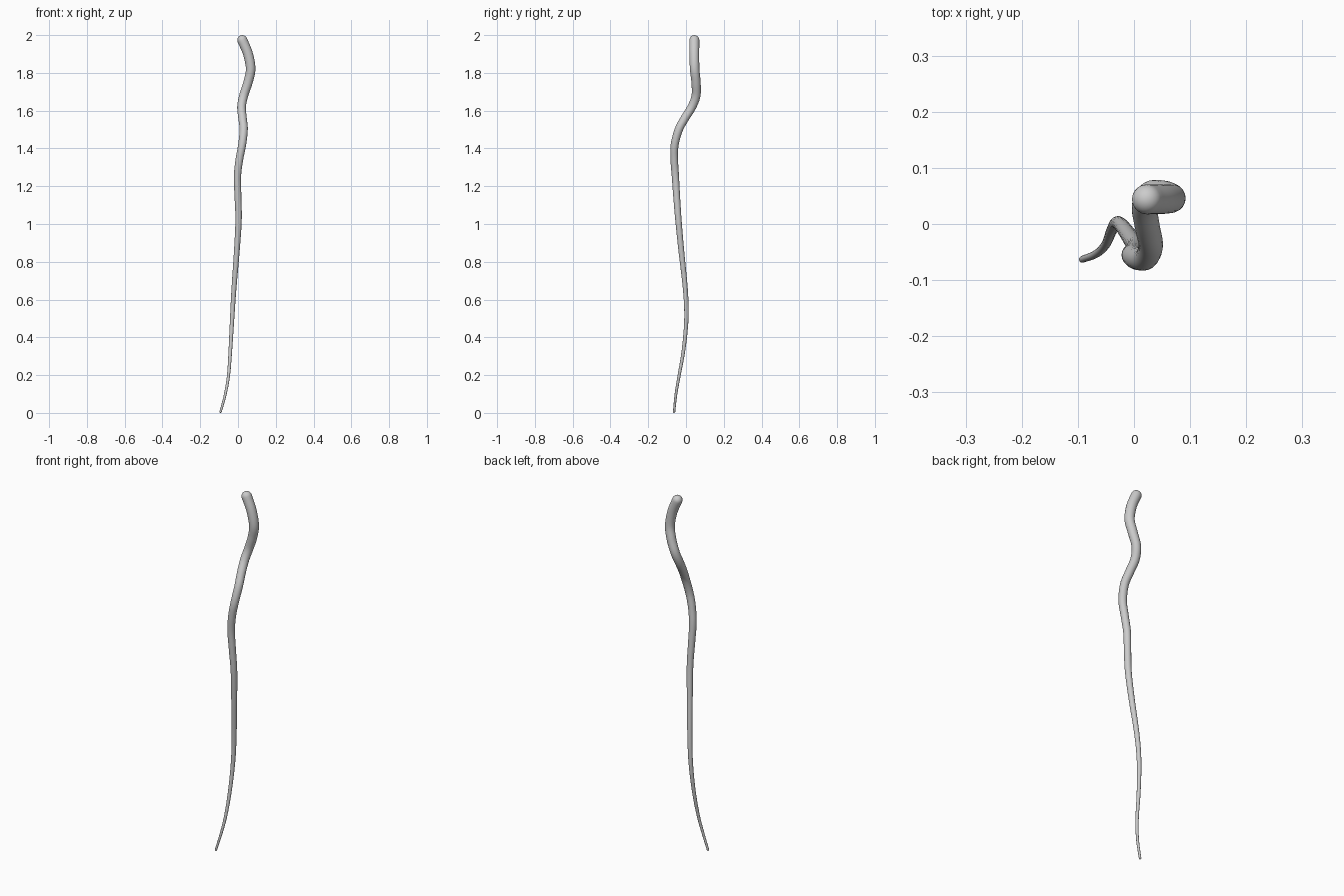
import bpy, bmesh, math
from mathutils import Vector

if "Cube" in bpy.data.objects:
    bpy.data.objects.remove(bpy.data.objects["Cube"])

# Centre line of the tapering tendril: (z, x, y)
PATH = [
    (0.006, -0.092, -0.063), (0.10, -0.067, -0.053), (0.20, -0.050, -0.036),
    (0.34, -0.040, -0.012), (0.50, -0.031, 0.002), (0.65, -0.022, -0.003),
    (0.86, -0.006, -0.025), (1.02, 0.003, -0.040), (1.14, 0.000, -0.049),
    (1.25, -0.003, -0.056), (1.34, 0.007, -0.062), (1.42, 0.022, -0.060),
    (1.50, 0.030, -0.038), (1.56, 0.024, -0.006), (1.62, 0.019, 0.031),
    (1.68, 0.030, 0.053), (1.75, 0.053, 0.053), (1.82, 0.067, 0.046),
    (1.90, 0.053, 0.044), (1.973, 0.023, 0.044),
]
R_TIP, R_TOP = 0.006, 0.027
SIDES, STEPS = 20, 6


def catmull(a, b, c, d, t):
    return 0.5 * (2 * b + (c - a) * t + (2 * a - 5 * b + 4 * c - d) * t * t
                  + (3 * b - a - 3 * c + d) * t ** 3)


# Smooth sampling of the centre line
key = [Vector((x, y, z)) for z, x, y in PATH]
ext = [2 * key[0] - key[1]] + key + [2 * key[-1] - key[-2]]
pts = [catmull(*ext[i:i + 4], s / STEPS)
       for i in range(len(key) - 1) for s in range(STEPS)] + [key[-1]]
tan = [(pts[min(i + 1, len(pts) - 1)] - pts[max(i - 1, 0)]).normalized()
       for i in range(len(pts))]

# Ring list (centre, direction, radius) with rounded ends
rings = [(p, t, R_TIP + (R_TOP - R_TIP) * p.z / 2) for p, t in zip(pts, tan)]


def dome(end, sign):
    p, t, r = end
    return [(p + sign * t * r * math.sin(a), t, r * math.cos(a))
            for a in (math.radians(15 * k) for k in range(1, 6))]


tip, top = rings[0], rings[-1]
rings = dome(tip, -1)[::-1] + rings + dome(top, 1)

# Skin the rings
bm = bmesh.new()
loops = []
for p, t, r in rings:
    u = (Vector((1, 0, 0)) - t * t.x).normalized()
    v = t.cross(u)
    loops.append([bm.verts.new(p + r * (u * math.cos(a) + v * math.sin(a)))
                  for a in (math.tau * k / SIDES for k in range(SIDES))])
for lo, hi in zip(loops, loops[1:]):
    for k in range(SIDES):
        n = (k + 1) % SIDES
        bm.faces.new((lo[k], lo[n], hi[n], hi[k]))

# Close both poles
for loop, (p, t, r), sign in ((loops[0], tip, -1), (loops[-1], top, 1)):
    pole = bm.verts.new(p + sign * t * r)
    for k in range(SIDES):
        bm.faces.new((loop[k], loop[(k + 1) % SIDES], pole))
bmesh.ops.recalc_face_normals(bm, faces=bm.faces)
for f in bm.faces:
    f.smooth = True

mesh = bpy.data.meshes.new("tendril")
bm.to_mesh(mesh)
bm.free()
bpy.context.collection.objects.link(bpy.data.objects.new("tendril", mesh))
